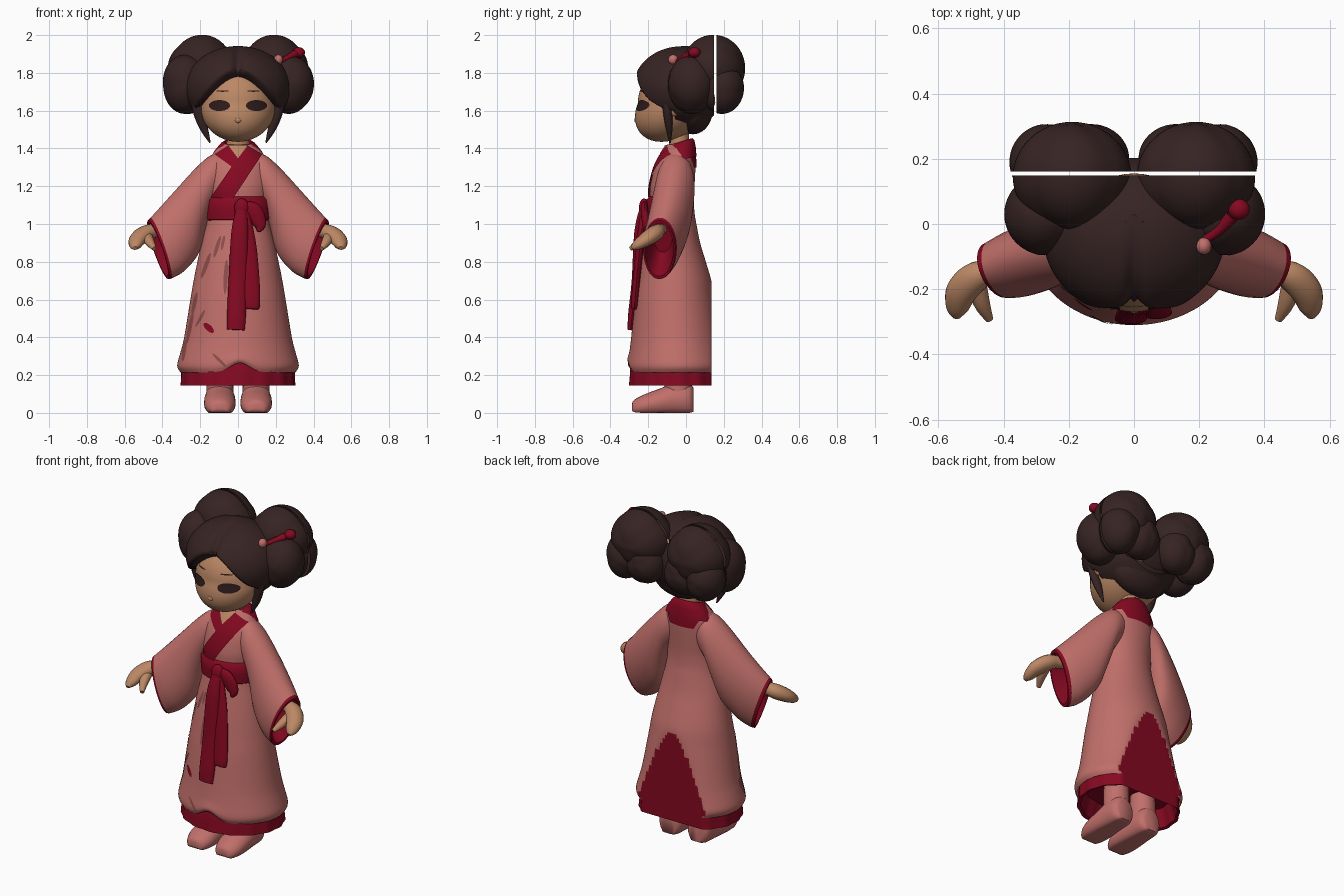
import bpy, bmesh, math
from mathutils import Vector
from mathutils.bvhtree import BVHTree

if "Cube" in bpy.data.objects:
    bpy.data.objects.remove(bpy.data.objects["Cube"])

def material(name, *rgb):
    m = bpy.data.materials.new(name)
    m.diffuse_color = (*rgb, 1)
    m.use_nodes = True
    m.node_tree.nodes["Principled BSDF"].inputs["Base Color"].default_value = m.diffuse_color
    return m

PINK = material("robe_pink", 0.53, 0.16, 0.145)
RED = material("trim_red", 0.235, 0.0025, 0.015)
HAIR = material("dark_hair", 0.038, 0.017, 0.017)
SKIN = material("skin_tan", 0.50, 0.245, 0.13)
EYE = material("eye_dark", 0.027, 0.011, 0.011)
SHADE = material("fold_dark_pink", 0.27, 0.075, 0.07)
X, SIDES = (1, 0, 0), ((1, "left"), (-1, "right"))

def circle(n, start=0, sweep=360):
    return [math.radians(start + sweep * i / n) for i in range(n)]

def finish(name, bm, *mats, recalc=True, angle=50):
    if recalc:
        bmesh.ops.recalc_face_normals(bm, faces=bm.faces)
    me = bpy.data.meshes.new(name)
    bm.to_mesh(me)
    bm.free()
    for m in mats:
        me.materials.append(m)
    me.polygons.foreach_set("use_smooth", [True] * len(me.polygons))
    me.set_sharp_from_angle(angle=math.radians(angle))
    bpy.context.collection.objects.link(bpy.data.objects.new(name, me))

def spline(pts, n):  # smooth curve through tuples of any length
    out = []
    for i in range(len(pts) - 1):
        a, b, c, d = (pts[max(0, min(len(pts) - 1, i + k))] for k in (-1, 0, 1, 2))
        for t in (s / n for s in range(n)):
            out.append(tuple(q + 0.5*t*(r - p + t*(2*p - 5*q + 4*r - u + t*(3*(q - r) + u - p)))
                             for p, q, r, u in zip(a, b, c, d)))
    return out + [tuple(pts[-1])]

def loft(rings, caps=(0, -1), closed=True, red_from=999):  # rows from red_on use the second material
    bm = bmesh.new()
    rows = [[bm.verts.new(p) for p in r] for r in rings]
    n = len(rows[0])
    for j, (r0, r1) in enumerate(zip(rows, rows[1:])):
        for i in range(n if closed else n - 1):
            k = (i + 1) % n
            bm.faces.new((r0[i], r0[k], r1[k], r1[i])).material_index = int(j >= red_from)
    for j in caps if closed else ():
        bm.faces.new(rows[j]).material_index = int(j < 0 and red_from < 999)
    return bm

def tube(name, pts, side, mat, s=1, seg=14):  # points are (x, y, z, half width, half thickness)
    P, rings = spline(pts, 4), []
    for i, p in enumerate(P):
        t = (Vector(P[min(i+1, len(P)-1)][:3]) - Vector(P[max(i-1, 0)][:3])).normalized()
        w = (Vector(side) - t * t.dot(Vector(side))).normalized()
        ring = [Vector(p[:3]) + w*p[3]*math.cos(a) + t.cross(w)*p[4]*math.sin(a) for a in circle(seg)]
        rings.append([(v.x * s, v.y, v.z) for v in ring])
    finish(name, loft(rings), mat)

def ball(center, radii, shape=lambda c: 1, u=48, v=32):
    bm = bmesh.new()
    bmesh.ops.create_uvsphere(bm, u_segments=u, v_segments=v, radius=1)
    for q in bm.verts:
        k = shape(q.co)
        q.co = [c + a * b * k for c, a, b in zip(center, q.co, radii)]
    return bm

def slit(bm, lo=0.148, hi=0.161):  # narrow parting across the back hair
    for y in (lo, hi):
        bmesh.ops.bisect_plane(bm, geom=bm.verts[:] + bm.edges[:] + bm.faces[:], plane_co=(0, y, 0), plane_no=(0, 1, 0))
    bmesh.ops.delete(bm, geom=[f for f in bm.faces if lo < f.calc_center_median().y < hi], context='FACES')
    return bm

def drape(name, tree, grid, mat, d=1, lift=0.005):  # thin plate: (x, z) rows projected along y
    bm = bmesh.new()
    hits = [[(x, tree.ray_cast(Vector((x, -d, z)), Vector((0, d, 0)))[0], z) for x, z in row] for row in grid]
    rows = [[bm.verts.new((x, h.y - d * lift, z)) if h else None for x, h, z in row] for row in hits]
    for r0, r1 in zip(rows, rows[1:]):
        for q in zip(r0, r0[1:], r1[1:], r1):
            if all(q):
                f = bm.faces.new(q)
                f.normal_update()
                if f.normal.y * d > 0:
                    f.normal_flip()
    finish(name, bm, mat, recalc=False)

def strip(a0, a1, b0, b1, n=16, m=5):  # grid between edge a0-a1 and edge b0-b1
    mix = lambda p, q, t: (p[0] + (q[0]-p[0])*t, p[1] + (q[1]-p[1])*t)
    return [[mix(mix(a0, a1, i/n), mix(b0, b1, i/n), j/m) for j in range(m+1)] for i in range(n+1)]

def leaf(cx, cz, length, width, tilt):  # pointed oval grid
    c, s = math.cos(tilt), math.sin(tilt)
    ts = [(-math.cos(a), width * max(.03, math.sin(a))) for a in circle(13, 0, 195)]
    return [[(cx + t*length*s + k*w*c, cz + t*length*c - k*w*s) for k in (-1, -.5, 0, .5, 1)] for t, w in ts]

BACK = 0.136
def oval(z, rx, yf, yb, ruffle=0.0):  # cross-section cut flat at the back
    return [(rx * (1 + ruffle*math.sin(16*a)) * math.sin(a),
             min(BACK, (yf+yb)/2 - (yb-yf)/2 * (1 + ruffle*math.sin(16*a)) * math.cos(a)), z) for a in circle(96)]

# robe with a flat red panel at the back
profile = [(.215, .305, -.30, .205), (.25, .322, -.31, .215), (.32, .305, -.30, .2), (.4, .285, -.29, .185),
           (.6, .252, -.27, .15), (.7, .235, -.255, .134), (.8, .215, -.24, .105), (.9, .193, -.222, .075),
           (1.0, .167, -.205, .055), (1.06, .158, -.195, .045), (1.13, .156, -.192, .042),
           (1.2, .165, -.19, .045), (1.3, .165, -.165, .05), (1.37, .135, -.13, .048), (1.42, .085, -.1, .043)]
bm = loft([oval(*p) for p in spline(profile, 4)], caps=(-1,))
for v in bm.verts:
    if v.co.y < -0.1 and v.co.z < 0.33:
        v.co.z += 0.05 * math.exp(-((v.co.x - 0.01) / 0.07) ** 2) * (0.33 - v.co.z) / 0.115
for f in bm.faces:
    f.material_index = int(all(v.co.y > BACK - 0.001 for v in f.verts))
bm.normal_update()
robe = BVHTree.FromBMesh(bm)
finish("robe", bm, PINK, RED)
# ruffled underskirt hem
hem = [(.29, .285, -.28, .19), (.23, .298, -.293, .2), (.19, .298, -.296, .2), (.145, .302, -.30, .205),
       (.15, .285, -.28, .19), (.26, .26, -.26, .16)]
finish("underskirt_hem", loft([oval(*p, ruffle=0.012) for p in hem], caps=(-1,)), RED, angle=35)
# crossed lapels, bare throat and neck band
drape("left_lapel", robe, strip((-.125, 1.37), (0, 1.28), (-.05, 1.418), (.035, 1.33)), RED)
drape("right_lapel", robe, strip((.128, 1.37), (-.05, 1.1), (.045, 1.418), (-.152, 1.13), 20), RED, lift=.009)
drape("throat", robe, strip((-.052, 1.417), (-.002, 1.35), (.052, 1.417), (.002, 1.35)), SKIN, lift=.0095)
drape("back_collar", robe, strip((-.125, 1.385), (.125, 1.385), (-.08, 1.30), (.08, 1.30)), RED, d=-1)
band = ((.148, .086, 1.338), (.126, .082, 1.385), (.092, .074, 1.425), (.075, .064, 1.435), (.068, .058, 1.4))
finish("neck_band", loft([[(r * math.sin(a), -.03 - q * math.cos(a), z - .02 * math.cos(a)) for a in circle(40, 50, 266)]
                          for r, q, z in band], closed=False), RED, recalc=False)
# sash over the front of the waist, bow and hanging tails
sash = ((1.015, 0), (1.025, .014), (1.08, .018), (1.13, .016), (1.145, 0))
finish("sash", loft([[((.157 + g) * math.sin(a), -.075 - (.118 + g) * math.cos(a), z) for a in circle(25, -72, 150)]
                     for z, g in sash], closed=False), RED, recalc=False)
finish("bow_knot", ball((.02, -.222, 1.085), (.04, .027, .05)), RED)
tube("bow_loop", [(.02, -.22, 1.1, .02, .015), (.08, -.22, 1.07, .045, .02), (.115, -.212, 1.0, .035, .02),
                  (.11, -.215, .96, .01, .01)], (1, 0, .6), RED)
tube("sash_tail_long", [(.02, -.225, 1.1, .025, .015), (.01, -.25, .96, .045, .024), (0, -.266, .7, .05, .022),
                        (-.008, -.285, .52, .05, .022), (-.012, -.293, .44, .047, .016)], X, RED)
tube("sash_tail_short", [(.03, -.225, 1.08, .025, .015), (.05, -.243, .9, .045, .02), (.062, -.262, .7, .052, .02),
                         (.067, -.272, .58, .05, .02), (.067, -.275, .55, .042, .014)], X, RED)
# painted sprigs on the skirt
sprigs = [(-.17, .78, .07, .011, .35), (-.11, .88, .06, .01, .3), (-.065, .72, .09, .011, .05), (-.08, .9, .04, .008, .2),
          (-.23, .58, .06, .01, .2), (-.255, .45, .09, .01, .2), (-.2, .5, .05, .008, .5), (-.285, .33, .06, .01, .15),
          (-.1, .28, .05, .008, -.8)]
for i, p in enumerate(sprigs):
    drape(f"skirt_sprig_{i}", robe, leaf(*p), SHADE, lift=.004)
drape("skirt_red_leaf", robe, leaf(-.155, .45, .035, .016, -.8), RED, lift=.004)

# paired limbs; sleeve rows are top x z, bottom x z, y, mouth slant, half depth
sleeve = spline([(.06, 1.385, .08, 1.15, -.05, 0, .072), (.14, 1.366, .135, 1.09, -.055, 0, .098),
                 (.22, 1.3, .17, .98, -.065, 0, .108), (.33, 1.18, .205, .85, -.088, .005, .112),
                 (.42, 1.08, .28, .755, -.118, .015, .104), (.457, 1.04, .345, .715, -.135, .022, .092),
                 (.475, 1.02, .37, .708, -.142, .026, .084)], 4)
shoe = spline([(-.287, .02, .02, .045), (-.275, .055, .004, .068), (-.22, .08, 0, .098), (-.14, .084, 0, .128),
               (-.06, .08, 0, .16), (.015, .072, 0, .16), (.04, .045, .006, .13)], 3)

def sleeve_ring(p, s, k=1, off=(0, 0, 0)):
    c = Vector(((p[0]+p[2])/2, p[4], (p[1]+p[3])/2)) + Vector(off)
    u, v = Vector(((p[0]-p[2])/2, 0, (p[1]-p[3])/2)) * k, Vector((p[5], p[6], 0)) * k
    return [(q.x * s, q.y, q.z) for q in (c + u*math.cos(a) + v*math.sin(a) for a in circle(32))]

for s, tag in SIDES:
    inner = [(.9, (0, 0, 0)), (.8, (-.05, .01, .03)), (.6, (-.12, .02, .08))]
    rings = [sleeve_ring(p, s) for p in sleeve] + [sleeve_ring(sleeve[-1], s, *q) for q in inner]
    finish(tag + "_sleeve", loft(rings, red_from=len(sleeve) - 4), PINK, RED)
    tube(tag + "_hand", [(.36, -.13, .97, .03, .03), (.44, -.145, .965, .036, .036), (.49, -.165, .95, .048, .042),
                         (.53, -.21, .92, .048, .038), (.543, -.26, .888, .034, .026), (.544, -.286, .872, .012, .01)],
         (1, .5, 0), SKIN, s)
    tube(tag + "_thumb", [(.485, -.17, .94, .03, .028), (.468, -.24, .905, .026, .024), (.443, -.293, .87, .012, .012)],
         X, SKIN, s)
    tube(tag + "_leg", [(.095, -.04, .06, .07, .07), (.095, -.04, .16, .072, .075), (.095, -.04, .25, .07, .07)], X, PINK, s)
    finish(tag + "_shoe", loft([[(s * (.096 + w*math.cos(a)), y, max(z0, (z0+z1)/2 - .01 + ((z1-z0)/2 + .01)*math.sin(a)))
                                 for a in circle(24)] for y, w, z0, z1 in shoe]), PINK)

# head with forward chin, neck and painted features
bm = ball((0, -.05, 1.64), (.205, .205, .205))
for v in bm.verts:
    v.co.y -= .08 * max(0, (1.64 - v.co.z) / .205)
bm.normal_update()
face = BVHTree.FromBMesh(bm)
finish("head", bm, SKIN)
tube("neck", [(0, -.03, 1.33, .075, .06), (0, -.035, 1.42, .06, .055), (0, -.04, 1.54, .06, .055)], X, SKIN)
finish("nose", ball((0, -.262, 1.55), (.018, .012, .016), u=16, v=10), SKIN)
for s, tag in SIDES:
    finish(tag + "_ear", ball((s * .205, -.06, 1.62), (.022, .03, .05), u=20, v=12), SKIN)
    drape(tag + "_eye", face, leaf(s * .098, 1.627, .056, .029, math.pi / 2), EYE)
    drape(tag + "_brow", face, leaf(s * .082, 1.704, .034, .004, math.pi / 2), EYE)
# swept hair cap with a parted fringe
mid = Vector((0, -.03, 1.72))
bm = ball(mid, (.28, .255, .222), u=128, v=96)
for v in bm.verts:
    x, y, z = v.co
    line = 1.82 - 3.6 * x * x - .15 * abs(x)
    if y < -.06:
        t = min(1, max(0, (line + .008 - z) / .032))
        v.co = mid + (v.co - mid) * (1 - .35 * t * t * (3 - 2 * t) * min(1, (-.06 - y) / .03))
    if y < 0 and z > line:
        v.co.y += .035 * math.exp(-(x / .025) ** 2)
    v.co.y *= .9 if y > 0 else 1
finish("hair_cap", slit(bm), HAIR, angle=70)
finish("nape_hair", ball((0, .037, 1.615), (.192, .107, .14)), HAIR)
# twin buns with grooved lobes, and side locks
lobes = [((.19, .145, 1.825), (.178, .165, .173), 4), ((.275, .03, 1.74), (.125, .125, .155), 3),
         ((.265, .19, 1.72), (.115, .115, .135), 3), ((.13, .2, 1.72), (.115, .105, .13), 3)]
for s, tag in SIDES:
    for i, (c, r, n) in enumerate(lobes):
        groove = lambda q: .97 + .05 * abs(math.cos(n * math.atan2(q.x, q.z) / 2 + i))
        finish(f"{tag}_bun_lobe_{i}", slit(ball((c[0]*s, c[1], c[2]), r, groove)), HAIR)
    tube(tag + "_side_lock", [(.215, -.1, 1.72, .03, .03), (.212, -.1, 1.62, .032, .025), (.185, -.09, 1.52, .024, .02),
                              (.148, -.085, 1.43, .004, .004)], X, HAIR, s)
# hairpin with bead and blossom
tube("hairpin", [(.2, -.06, 1.85, .012, .012), (.26, -.02, 1.878, .015, .015), (.3, .025, 1.898, .022, .022)], X, RED)
finish("hairpin_bead", ball((.322, .045, 1.908), (.033, .032, .028), u=20, v=14), RED)
finish("hairpin_blossom", ball((.214, -.068, 1.87), (.024, .027, .027), u=12, v=8), PINK)
